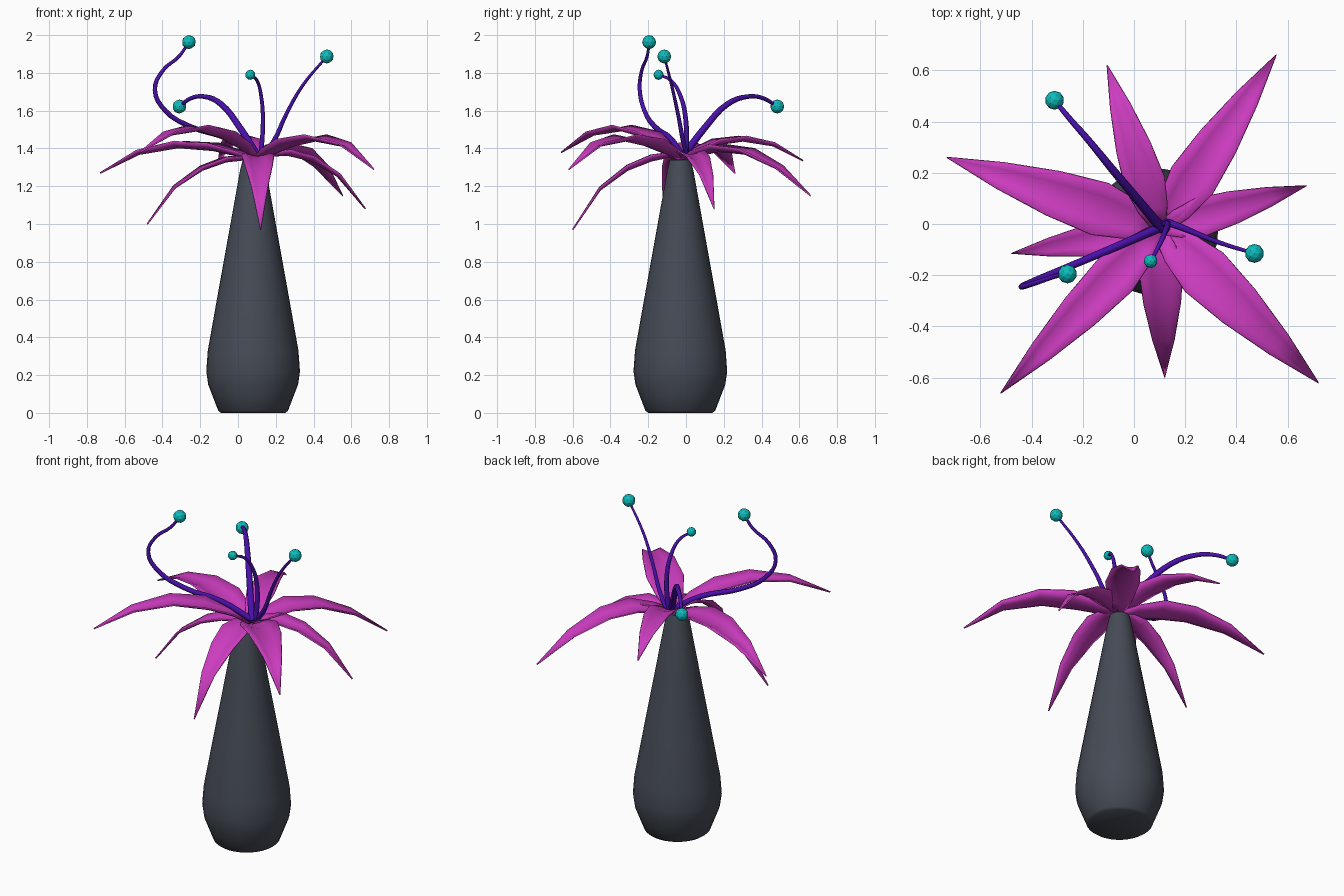
import bpy
import bmesh
import math
from mathutils import Vector

default_cube = bpy.data.objects.get("Cube")
if default_cube:
    bpy.data.objects.remove(default_cube, do_unlink=True)


def make_material(name, colour):
    material = bpy.data.materials.new(name)
    material.use_nodes = True
    material.diffuse_color = (*colour, 1)
    material.node_tree.nodes["Principled BSDF"].inputs["Base Color"].default_value = (*colour, 1)
    return material


slate = make_material("slate grey", (0.06, 0.07, 0.092))
magenta = make_material("magenta", (0.6, 0.045, 0.52))
violet = make_material("violet", (0.07, 0.005, 0.42))
teal = make_material("teal", (0.004, 0.5, 0.5))


def finish(name, bm, material, smooth_angle=None):
    """Turn a bmesh into a named, coloured and shaded object."""
    bmesh.ops.recalc_face_normals(bm, faces=bm.faces)
    mesh = bpy.data.meshes.new(name)
    bm.to_mesh(mesh)
    bm.free()
    mesh.materials.append(material)
    obj = bpy.data.objects.new(name, mesh)
    bpy.context.collection.objects.link(obj)
    if smooth_angle:
        bpy.ops.object.select_all(action="DESELECT")
        obj.select_set(True)
        bpy.context.view_layer.objects.active = obj
        bpy.ops.object.shade_smooth_by_angle(angle=math.radians(smooth_angle))
    return obj


def bridge(bm, rows, closed):
    """Join neighbouring rows of vertices with quads."""
    for low, high in zip(rows, rows[1:]):
        count = len(low)
        for i in range(count if closed else count - 1):
            j = (i + 1) % count
            bm.faces.new((low[i], low[j], high[j], high[i]))


# Vase: a turned profile of (radius, height)
def build_vase(centre, profile, sides=32):
    bm = bmesh.new()
    rows = []
    for radius, height in profile:
        row = []
        for i in range(sides):
            angle = math.tau * i / sides
            offset = Vector((math.cos(angle), math.sin(angle), 0)) * radius
            row.append(bm.verts.new(centre + offset + Vector((0, 0, height))))
        rows.append(row)
    bridge(bm, rows, True)
    bm.faces.new(rows[0])
    bm.faces.new(rows[-1])
    finish("vase", bm, slate, 50)


build_vase(Vector((0.08, -0.03, 0)), [
    (0.17, 0), (0.185, 0.012), (0.215, 0.09), (0.238, 0.15), (0.248, 0.22),
    (0.24, 0.33), (0.192, 0.6), (0.12, 1), (0.07, 1.28), (0.055, 1.34)])


# Petals: cupped strips that arch from the mouth of the vase to a point
STEPS = (0, 0.12, 0.28, 0.5, 0.75, 1)
WIDTHS = (0.3, 0.72, 1, 0.85, 0.5, 0.01)
ACROSS = (-1, -0.5, 0, 0.5, 1)
HEART = Vector((0.1, -0.02, 1.335))


def build_petal(name, tip, half_width, heights):
    bm = bmesh.new()
    reach = Vector(tip) - HEART.xy
    side = Vector((-reach.y, reach.x)).normalized()
    rows = []
    for t, width, z in zip(STEPS, WIDTHS, (HEART.z, *heights)):
        row = []
        for s in ACROSS:
            flat = HEART.xy + reach * t + side * (s * width * half_width)
            lift = 0.35 * half_width * width * s * s
            row.append(bm.verts.new((flat.x, flat.y, z + lift)))
        rows.append(row)
    bridge(bm, rows, False)
    petal = finish(name, bm, magenta, 40)
    thickness = petal.modifiers.new("thickness", "SOLIDIFY")
    thickness.thickness = 0.008
    thickness.offset = 0


build_petal("petal_back_left", (0.555, 0.66), 0.095, (1.36, 1.385, 1.37, 1.29, 1.15))
build_petal("petal_left", (0.675, 0.15), 0.075, (1.36, 1.365, 1.335, 1.25, 1.08))
build_petal("petal_front_left", (0.72, -0.62), 0.105, (1.37, 1.41, 1.44, 1.41, 1.29))
build_petal("petal_front", (0.12, -0.6), 0.085, (1.355, 1.335, 1.285, 1.18, 0.97))
build_petal("petal_front_right", (-0.52, -0.66), 0.09, (1.4, 1.455, 1.495, 1.47, 1.38))
build_petal("petal_right", (-0.48, -0.115), 0.07, (1.34, 1.33, 1.285, 1.19, 1))
build_petal("petal_back_right", (-0.73, 0.26), 0.105, (1.36, 1.39, 1.405, 1.37, 1.27))
build_petal("petal_back", (-0.105, 0.62), 0.08, (1.38, 1.42, 1.44, 1.415, 1.335))


# Stamens: tapering curved stalks, each ending in a faceted bead
def build_stamen(name, thickness, bead_radius, points):
    curve = bpy.data.curves.new(name + "_stalk", "CURVE")
    curve.dimensions = "3D"
    curve.bevel_depth = thickness
    curve.bevel_resolution = 1
    curve.resolution_u = 4
    curve.use_fill_caps = True
    spline = curve.splines.new("BEZIER")
    spline.bezier_points.add(len(points) - 1)
    for i, (knot, place) in enumerate(zip(spline.bezier_points, points)):
        knot.co = place
        knot.handle_left_type = knot.handle_right_type = "AUTO"
        knot.radius = 1 - 0.55 * i / (len(points) - 1)
    curve.materials.append(violet)
    stalk = bpy.data.objects.new(name + "_stalk", curve)
    bpy.context.collection.objects.link(stalk)

    bm = bmesh.new()
    bmesh.ops.create_icosphere(bm, subdivisions=2, radius=bead_radius)
    bmesh.ops.translate(bm, verts=bm.verts, vec=points[-1])
    finish(name + "_bead", bm, teal)


build_stamen("right_stamen", 0.017, 0.037, [
    (0.11, -0.01, 1.35), (-0.05, -0.08, 1.45), (-0.25, -0.165, 1.515),
    (-0.385, -0.22, 1.6), (-0.44, -0.245, 1.71), (-0.4, -0.235, 1.81),
    (-0.31, -0.205, 1.89), (-0.26, -0.195, 1.963)])
build_stamen("left_stamen", 0.015, 0.037, [
    (0.12, 0.01, 1.35), (0.19, -0.015, 1.44), (0.25, -0.04, 1.57),
    (0.34, -0.075, 1.73), (0.47, -0.115, 1.887)])
build_stamen("front_stamen", 0.015, 0.027, [
    (0.12, 0, 1.35), (0.132, 0, 1.54), (0.122, -0.03, 1.68),
    (0.1, -0.08, 1.76), (0.065, -0.145, 1.79)])
build_stamen("back_stamen", 0.02, 0.037, [
    (0.11, -0.02, 1.35), (0.01, 0.1, 1.51), (-0.09, 0.22, 1.635),
    (-0.18, 0.33, 1.675), (-0.25, 0.41, 1.665), (-0.31, 0.483, 1.622)])
